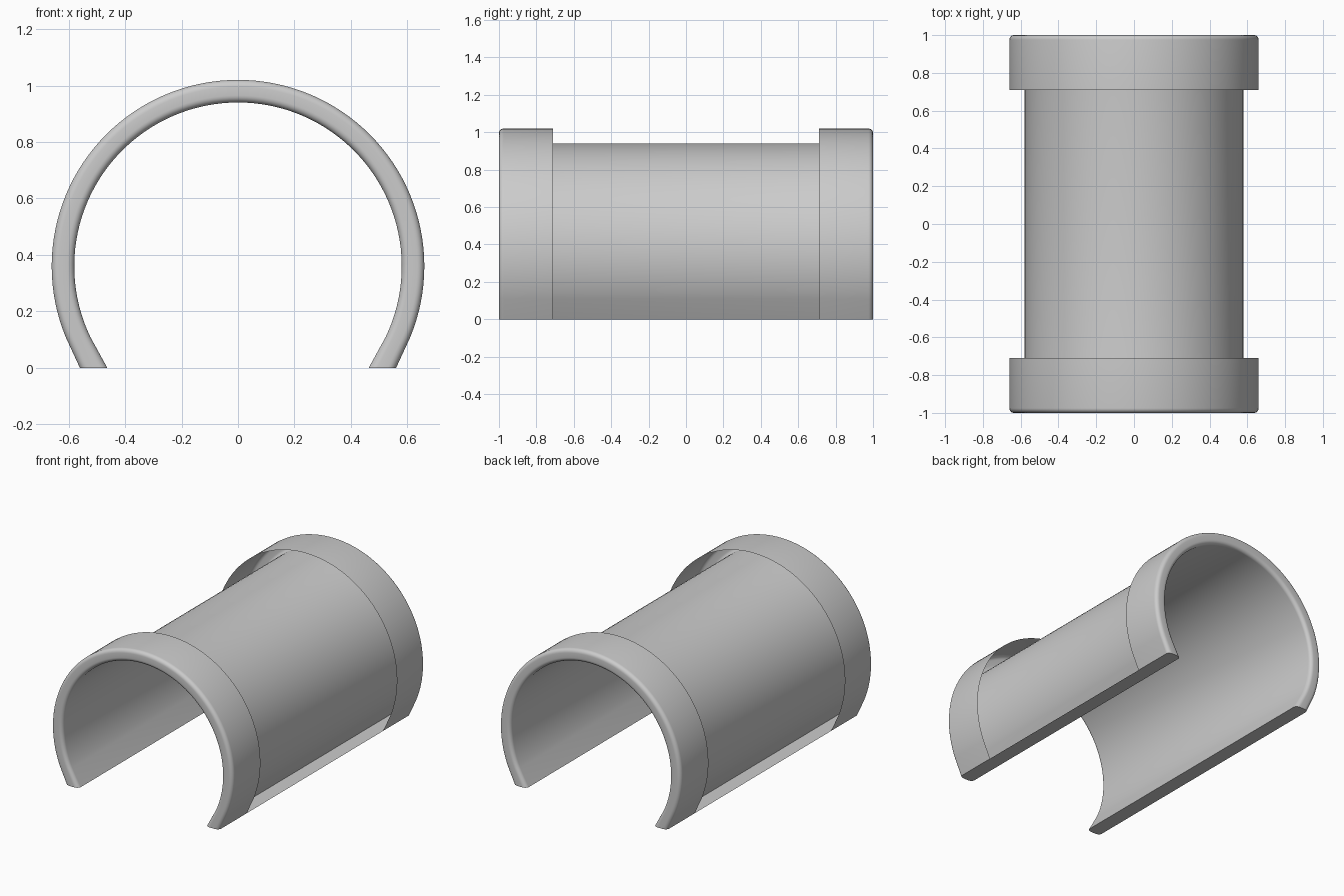
import bpy, bmesh
from math import sin, cos, pi, radians, asin, sqrt

cube = bpy.data.objects.get("Cube")
if cube:
    bpy.data.objects.remove(cube, do_unlink=True)

AXIS_Z = 0.36      # height of the arch centre
R_IN, R_OUT = 0.58, 0.66
STRAIGHT_Z = 0.11  # below this the walls run straight to the ground
SEGMENTS = 80
COLLAR_Y, END_Y, ROUND = 0.71, 1.0, 0.025

grey = bpy.data.materials.new("light grey")
grey.use_nodes = True
grey.diffuse_color = (0.6, 0.6, 0.6, 1)
grey.node_tree.nodes["Principled BSDF"].inputs["Base Color"].default_value = grey.diffuse_color


def arch(radius, foot_x):
    """Arch outline in x and z, from the right foot to the left foot."""
    start = asin((STRAIGHT_Z - AXIS_Z) / radius)
    sweep = pi - 2 * start
    angles = [start + sweep * i / SEGMENTS for i in range(SEGMENTS + 1)]
    curve = [(radius * cos(a), AXIS_Z + radius * sin(a)) for a in angles]
    return [(foot_x, 0)] + curve + [(-foot_x, 0)]


def wall_section():
    """Wall profile: wall depth (0 inside, 1 outside) against y."""
    wall = R_OUT - R_IN
    half = [(1, COLLAR_Y)]
    steps = 6
    for centre, first in ((wall - ROUND, 0), (ROUND, pi / 2)):
        for i in range(steps + 1):
            a = first + pi / 2 * i / steps
            half.append(((centre + ROUND * cos(a)) / wall,
                         END_Y - ROUND + ROUND * sin(a)))
    return half + [(d, -y) for d, y in reversed(half)]


# Pipe shell: thin middle wall with an open, rounded collar at each end
bm = bmesh.new()
section = wall_section()
rows = []
for (xi, zi), (xo, zo) in zip(arch(R_IN, 0.463), arch(R_OUT, 0.56)):
    rows.append([bm.verts.new((xi + (xo - xi) * d, y, zi + (zo - zi) * d))
                 for d, y in section])
for a, b in zip(rows, rows[1:]):
    for i in range(len(section) - 1):
        bm.faces.new((a[i], b[i], b[i + 1], a[i + 1]))

# Flat feet along the full length
bm.faces.new(rows[0])
bm.faces.new(rows[-1][::-1])
bmesh.ops.recalc_face_normals(bm, faces=bm.faces[:])

mesh = bpy.data.meshes.new("pipe_shell")
bm.to_mesh(mesh)
bm.free()
mesh.materials.append(grey)
shell = bpy.data.objects.new("pipe_shell", mesh)
bpy.context.collection.objects.link(shell)
bpy.ops.object.select_all(action="DESELECT")
shell.select_set(True)
bpy.context.view_layer.objects.active = shell
bpy.ops.object.shade_smooth_by_angle(angle=radians(35))
